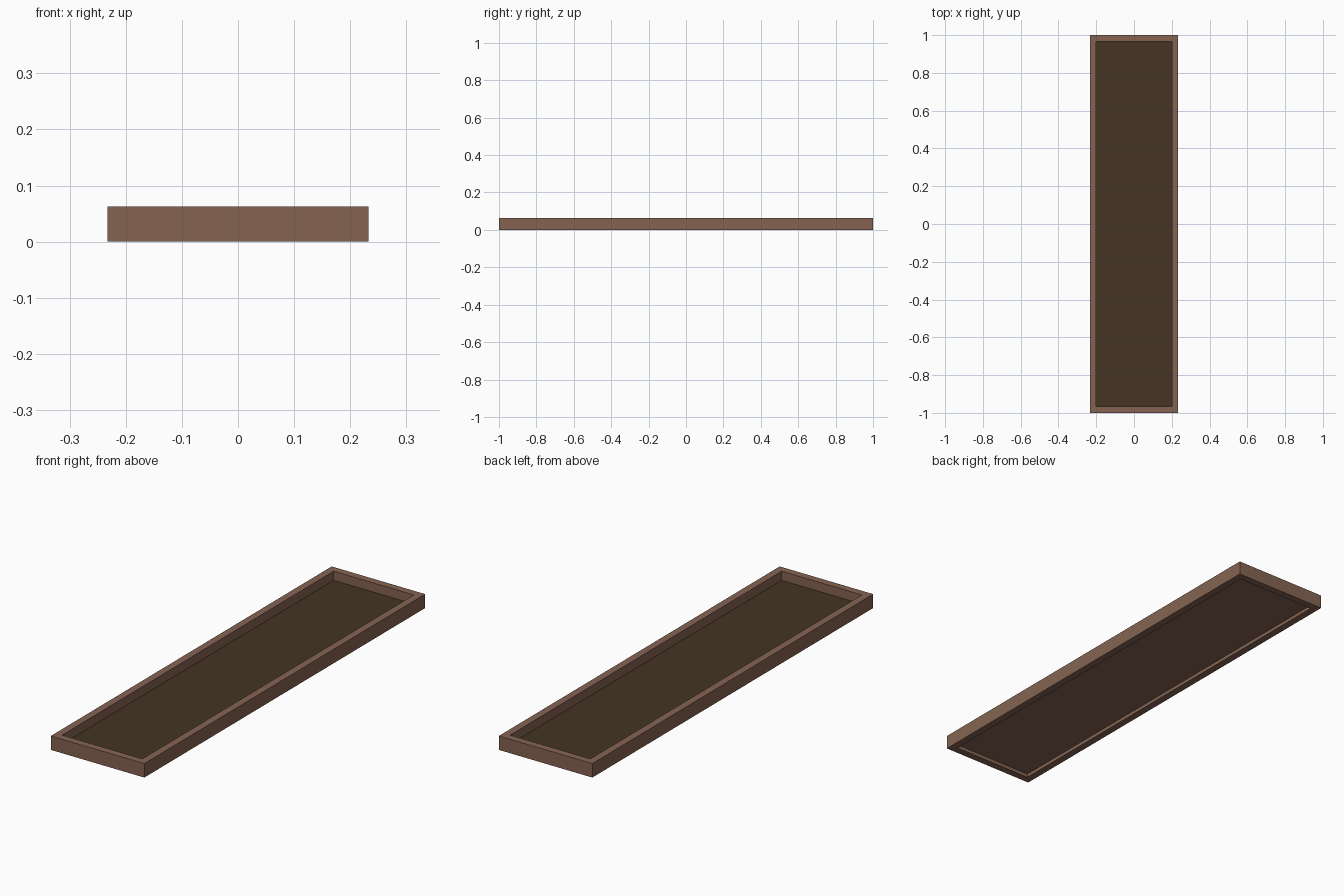
import bpy

if "Cube" in bpy.data.objects:
    bpy.data.objects.remove(bpy.data.objects["Cube"])

def material(name, rgb):
    m = bpy.data.materials.new(name)
    m.diffuse_color = (*rgb, 1)
    m.use_nodes = True
    m.node_tree.nodes["Principled BSDF"].inputs["Base Color"].default_value = m.diffuse_color
    return m

wood = material("brown wood", (0.235, 0.127, 0.084))
soil = material("dark soil", (0.058, 0.034, 0.016))

X, Y, H, T = 0.233, 1.0, 0.063, 0.033   # outer half sizes, height, wall thickness

def mesh_object(name, verts, faces, mat):
    me = bpy.data.meshes.new(name)
    me.from_pydata(verts, [], faces)
    me.materials.append(mat)
    ob = bpy.data.objects.new(name, me)
    bpy.context.collection.objects.link(ob)
    return ob

def ring(x, y, z):
    return [(-x, -y, z), (x, -y, z), (x, y, z), (-x, y, z)]

# Rectangular frame: closed loop of outer and inner rings
verts = ring(X, Y, 0) + ring(X, Y, H) + ring(X - T, Y - T, H) + ring(X - T, Y - T, 0)
faces = []
for r in range(4):
    a, b = r * 4, (r + 1) % 4 * 4
    for i in range(4):
        j = (i + 1) % 4
        faces.append((a + i, a + j, b + j, b + i))
mesh_object("planter_frame", verts, faces, wood)

# Base board, recessed from below, and soil resting on it
def slab(name, z0, z1, mat):
    x, y = X - T, Y - T
    v = ring(x, y, z0) + ring(x, y, z1)
    f = [(3, 2, 1, 0), (4, 5, 6, 7)]
    f += [(i, (i + 1) % 4, (i + 1) % 4 + 4, i + 4) for i in range(4)]
    mesh_object(name, v, f, mat)

slab("base_board", 0.016, 0.019, wood)
slab("soil_bed", 0.019, 0.022, soil)
